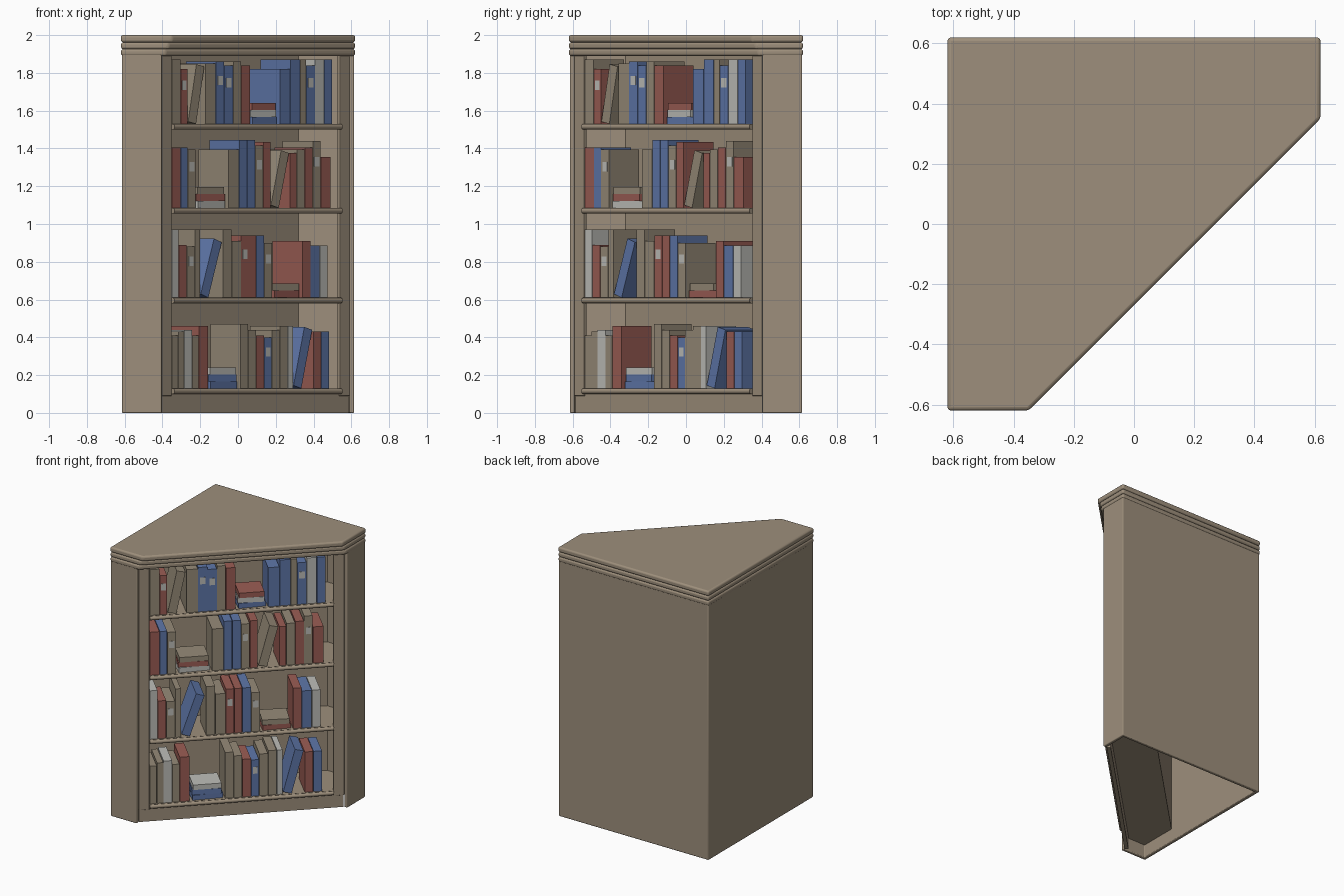
import bpy, bmesh, math
from mathutils import Vector

if "Cube" in bpy.data.objects:
    bpy.data.objects.remove(bpy.data.objects["Cube"])

# ---------- colours ----------
def material(name, rgb):
    m = bpy.data.materials.new(name)
    m.diffuse_color = (*rgb, 1)
    m.use_nodes = True
    m.node_tree.nodes["Principled BSDF"].inputs["Base Color"].default_value = m.diffuse_color
    return m

WOOD = material("wood", (0.34, 0.275, 0.20))
COL = {
    "b": material("brown_cloth", (0.31, 0.26, 0.19)),
    "r": material("red_cloth", (0.33, 0.11, 0.09)),
    "u": material("blue_cloth", (0.115, 0.185, 0.40)),
    "w": material("pale_paper", (0.52, 0.52, 0.49)),
}

# ---------- helpers: u runs along the diagonal front, n points out of it ----------
R2 = math.sqrt(0.5)
U = Vector((R2, R2, 0))
N = Vector((R2, -R2, 0))
Z = Vector((0, 0, 1))

def at(u, n, z=0.0):
    return U * u + N * n + Z * z

def finish(bm, name, mat, bevel=0.0, segments=3):
    bmesh.ops.recalc_face_normals(bm, faces=bm.faces)
    me = bpy.data.meshes.new(name)
    bm.to_mesh(me)
    bm.free()
    ob = bpy.data.objects.new(name, me)
    bpy.context.collection.objects.link(ob)
    me.materials.append(mat)
    if bevel:
        m = ob.modifiers.new("round_edges", "BEVEL")
        m.width, m.segments, m.limit_method = bevel, segments, "ANGLE"
        bpy.context.view_layer.objects.active = ob
        ob.select_set(True)
        bpy.ops.object.shade_smooth_by_angle(angle=math.radians(35))
        ob.select_set(False)
    return ob

def prism(name, pts, z0, z1, mat, bevel=0.0):
    bm = bmesh.new()
    face = bm.faces.new([bm.verts.new((p[0], p[1], z0)) for p in pts])
    ext = bmesh.ops.extrude_face_region(bm, geom=[face])
    bmesh.ops.translate(bm, vec=(0, 0, z1 - z0),
                        verts=[g for g in ext["geom"] if isinstance(g, bmesh.types.BMVert)])
    return finish(bm, name, mat, bevel)

def block(name, corner, a, b, c, mat, bevel=0.0):
    bm = bmesh.new()
    bmesh.ops.create_cube(bm, size=1)
    for v in bm.verts:
        v.co = corner + a * (v.co.x + .5) + b * (v.co.y + .5) + c * (v.co.z + .5)
    return finish(bm, name, mat, bevel)

# ---------- carcass: back and side walls with short front returns ----------
E, I, P = 0.615, 0.59, 0.403
prism("outer_walls", [(-P, -E), (-E, -E), (-E, E), (E, E), (E, P), (I, P),
                      (I, I), (-I, I), (-I, -I), (-P, -I)], 0, 1.9, WOOD, 0.006)

# diagonal back panel, kick board, stiles
block("inner_back_panel", at(-.65, -.205, .1), U * 1.3, N * .015, Z * 1.8, WOOD)
block("kick_board", at(-.70, .10), U * 1.4, N * .027, Z * .10, WOOD)
for s, name in ((-1, "left_stile"), (1, "right_stile")):
    block(name, at(s * .629, .112, .09), U * s * .075, N * .023, Z * 1.81, WOOD, 0.004)

# ---------- shelves with half-round nosing ----------
SHELVES = (0.13, 0.61, 1.085, 1.53)     # top surfaces
T = 0.03
half = [(.629, .14), (.629, .114), (.719, .114), (.834, 0), (.644, -.19)]
plan = [at(u, n) for u, n in half] + [at(-u, n) for u, n in reversed(half)]
for i, z in enumerate(SHELVES):
    prism(f"shelf_{i + 1}", plan, z - T, z, WOOD)
    bm = bmesh.new()
    rings = []
    for u in (-.629, .629):
        rings.append([bm.verts.new(at(u, .14 + T / 2 * math.cos(k * math.pi / 8 - math.pi / 2),
                                      z - T / 2 + T / 2 * math.sin(k * math.pi / 8 - math.pi / 2)))
                      for k in range(9)])
    a, b = rings
    for k in range(9):
        j = (k + 1) % 9
        bm.faces.new((a[k], a[j], b[j], b[k]))
    bm.faces.new(a)
    bm.faces.new(b)
    for f in bm.faces:
        f.smooth = len(f.verts) == 4
    for e in bm.edges:
        e.smooth = not any(len(f.verts) == 9 for f in e.link_faces)
    finish(bm, f"shelf_nosing_{i + 1}", WOOD)

# ---------- crown: three rounded bands stepping out at the front ----------
for i, (z0, z1, e, d) in enumerate(((1.89, 1.926, .619, .235), (1.926, 1.962, .619, .25),
                                    (1.962, 2.0, .62, .27))):
    prism(f"crown_band_{i + 1}", [(-e, -e), (d - e, -e), (e, e - d), (e, e), (-e, e)],
          z0, z1, WOOD, 0.012)

# ---------- books ----------
FRONT, DEPTH = 0.13, 0.225
# rows: (colour, width, height[, "label"]), ("lean", colour, gap, height), ("stack", colours, gap)
ROWS = (
    [("b", .05, .28), ("b", .045, .30), ("w", .06, .31), ("b", .05, .28), ("r", .07, .33),
     ("stack", "uuw", .24), ("b", .06, .34), ("b", .06, .31), ("r", .06, .28),
     ("u", .055, .27, "label"), ("b", .06, .31), ("b", .06, .33), ("w", .04, .33),
     ("lean", "u", .15, .32), ("r", .06, .30), ("u", .06, .30)],
    [("w", .055, .36), ("r", .06, .28), ("b", .06, .27, "label"), ("b", .04, .36),
     ("lean", "u", .17, .31), ("b", .065, .36), ("b", .07, .30), ("r", .06, .33, "label"),
     ("r", .055, .33), ("u", .06, .33), ("b", .06, .29, "label"), ("stack", "rb", .225),
     ("r", .06, .30), ("u", .07, .275), ("w", .06, .275)],
    [("r", .069, .32), ("u", .052, .32), ("b", .06, .31, "label"), ("stack", "wrb", .245),
     ("b", .08, .31), ("u", .06, .36), ("u", .06, .36), ("b", .06, .33, "label"),
     ("r", .055, .35), ("lean", "b", .145, .30), ("r", .05, .29), ("b", .06, .31),
     ("r", .06, .32), ("b", .06, .355, "label"), ("r", .075, .27)],
    [("b", .068, .34), ("r", .053, .29, "label"), ("lean", "b", .13, .31), ("b", .08, .32),
     ("u", .065, .33, "label"), ("u", .065, .31, "label"), ("b", .06, .33), ("r", .068, .31),
     ("stack", "uwr", .22), ("u", .08, .29), ("u", .075, .34), ("b", .045, .34),
     ("u", .065, .31, "label"), ("w", .07, .34), ("u", .06, .34)],
)
GAP = 0.003
for row, (z, books) in enumerate(zip(SHELVES, ROWS)):
    u = -.626
    for k, bk in enumerate(books):
        tag = f"{row + 1}_{k + 1}"
        if bk[0] == "lean":
            _, c, w, h = bk
            t = .06
            ang = (w - t - .008) / h
            up = U * math.sin(ang) + Z * math.cos(ang)
            across = U * math.cos(ang) - Z * math.sin(ang)
            block("leaning_book_" + tag, at(u + .002, FRONT, z + t * math.sin(ang)),
                  across * t, N * -DEPTH, up * h, COL[c])
        elif bk[0] == "stack":
            _, cols, w = bk
            t = .037
            for j, c in enumerate(cols):
                ang = (-.05, .05, 0)[j]
                A = U * math.cos(ang) + N * math.sin(ang)
                B = N * math.cos(ang) - U * math.sin(ang)
                wid, dep = w - .03 - .008 * j, .17
                mid = at(u + w / 2, FRONT - .01 - dep / 2, z + t * j)
                block(f"stacked_book_{tag}_{j + 1}", mid - A * wid / 2 - B * dep / 2,
                      A * wid, B * dep, Z * t, COL[c])
        else:
            c, w, h = bk[:3]
            block("book_" + tag, at(u, FRONT, z), U * (w - GAP), N * -DEPTH, Z * h, COL[c])
            if len(bk) > 3:
                lw = w * .6
                block("spine_label_" + tag, at(u + (w - GAP - lw) / 2, FRONT, z + h * .62),
                      U * lw, N * .002, Z * .05, COL["w"])
        u += bk[2] if bk[0] in ("lean", "stack") else bk[1]
